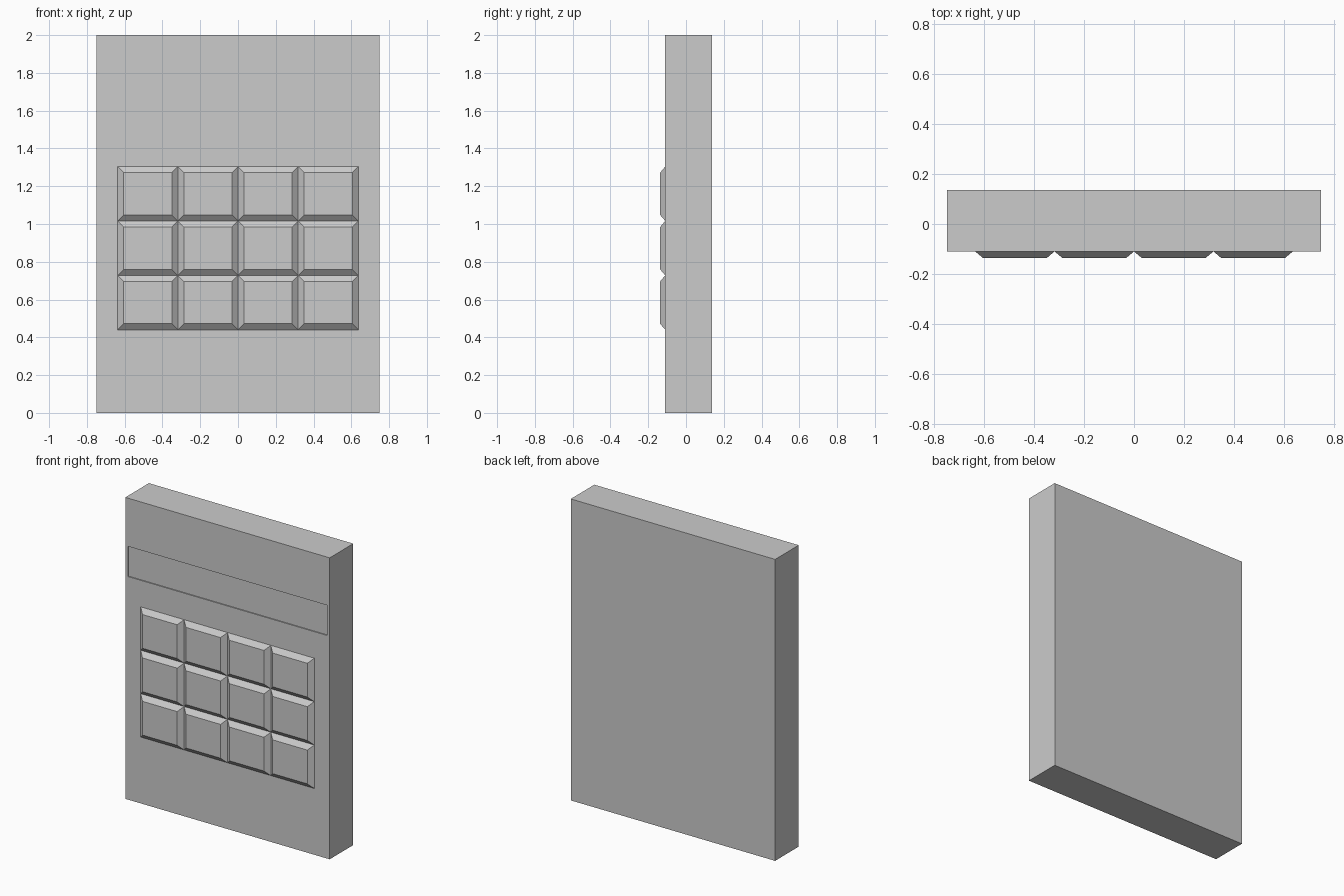
import bpy, bmesh
from mathutils import Vector

if "Cube" in bpy.data.objects:
    bpy.data.objects.remove(bpy.data.objects["Cube"])

FRONT, BACK, KEY_FRONT = -0.11, 0.137, -0.137


def box_bmesh(x0, x1, y0, y1, z0, z1):
    bm = bmesh.new()
    bmesh.ops.create_cube(bm, size=1)
    for v in bm.verts:
        v.co = Vector((x1 if v.co.x > 0 else x0,
                       y1 if v.co.y > 0 else y0,
                       z1 if v.co.z > 0 else z0))
    bm.normal_update()
    return bm


def face_toward(bm, y_sign):
    return max(bm.faces, key=lambda f: f.normal.y * y_sign)


def add_object(bm, name):
    bmesh.ops.recalc_face_normals(bm, faces=bm.faces[:])
    mesh = bpy.data.meshes.new(name)
    bm.to_mesh(mesh)
    bm.free()
    obj = bpy.data.objects.new(name, mesh)
    bpy.context.collection.objects.link(obj)
    return obj


# Body slab with a shallow recessed display in its front face
bm = box_bmesh(-0.75, 0.75, FRONT, BACK, 0, 2)
panel = face_toward(bm, -1)
bmesh.ops.inset_individual(bm, faces=[panel], thickness=0.1)
for v in panel.verts:
    v.co.x = 0.73 if v.co.x > 0 else -0.73
    v.co.z = 1.68 if v.co.z > 1 else 1.48
screen = bmesh.ops.extrude_discrete_faces(bm, faces=[panel])["faces"][0]
bmesh.ops.translate(bm, verts=screen.verts[:], vec=(0, 0.007, 0))
add_object(bm, "calculator_body")

# Keypad: touching bevelled keys, four columns by three rows
KEY_W, KEY_H, SLOPE = 0.3185, 0.288, 0.032
for row in range(3):
    for col in range(4):
        x0 = -2 * KEY_W + col * KEY_W
        z0 = 0.44 + row * KEY_H
        bm = box_bmesh(x0, x0 + KEY_W, KEY_FRONT, FRONT, z0, z0 + KEY_H)
        cx, cz = x0 + KEY_W / 2, z0 + KEY_H / 2
        for v in face_toward(bm, -1).verts:
            v.co.x += SLOPE if v.co.x < cx else -SLOPE
            v.co.z += SLOPE if v.co.z < cz else -SLOPE
        # the side resting on the body is left open
        bmesh.ops.delete(bm, geom=[face_toward(bm, 1)], context='FACES_ONLY')
        add_object(bm, f"key_row{row + 1}_column{col + 1}")
